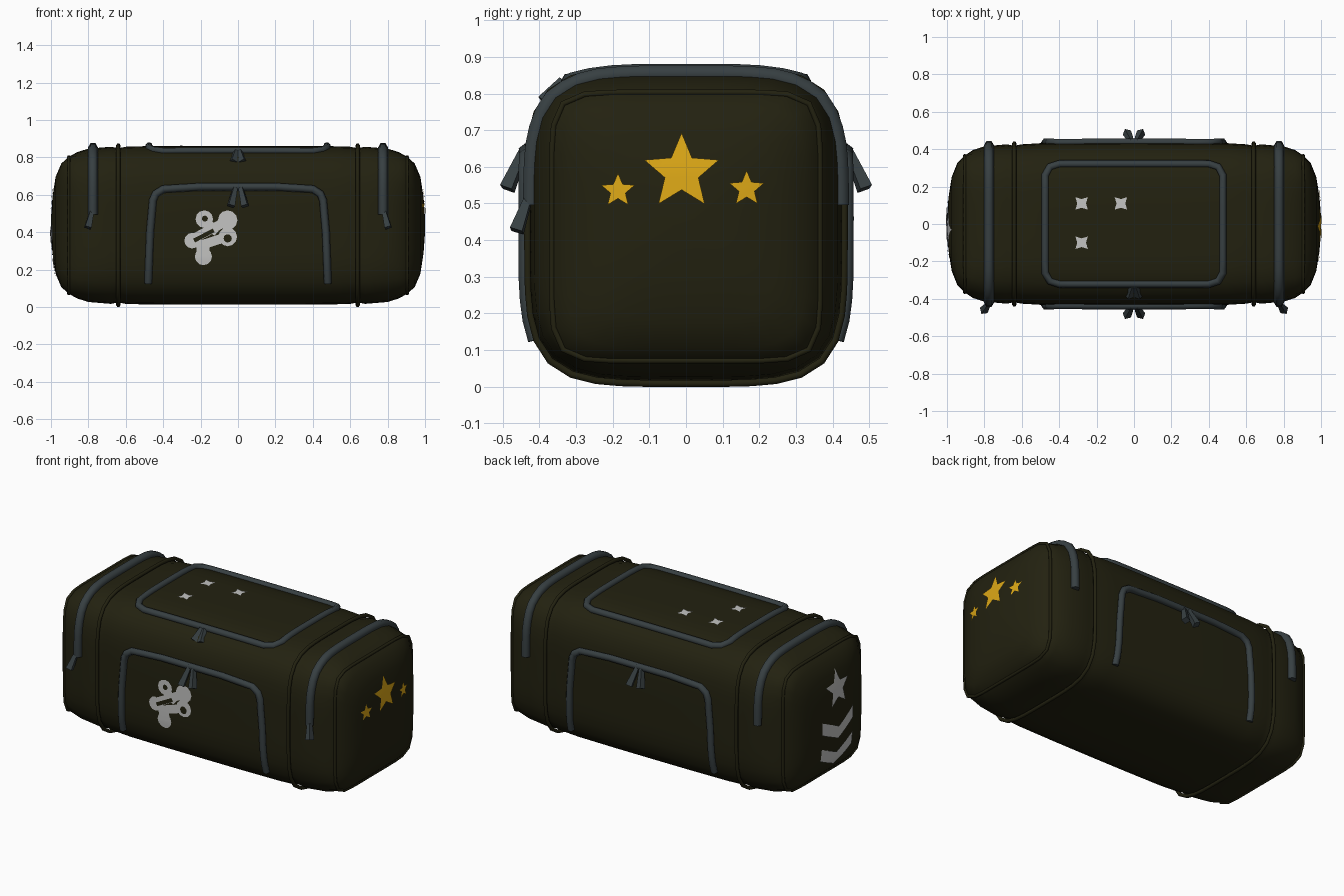
import bpy, bmesh, math
from mathutils import Vector
from mathutils.bvhtree import BVHTree

if "Cube" in bpy.data.objects:
    bpy.data.objects.remove(bpy.data.objects["Cube"])

def material(name, rgb):
    m = bpy.data.materials.new(name)
    m.diffuse_color = (*rgb, 1)
    m.use_nodes = True
    m.node_tree.nodes["Principled BSDF"].inputs["Base Color"].default_value = m.diffuse_color
    return m

OLIVE = material("dark olive canvas", (0.0165, 0.0155, 0.0052))
ZIP = material("slate zipper", (0.038, 0.050, 0.054))
GOLD = material("gold paint", (0.72, 0.39, 0.008))
GREY = material("light grey paint", (0.55, 0.55, 0.54))
ZC = 0.437  # height of the bag axis

def add_mesh(name, bm, mat, smooth=True):
    me = bpy.data.meshes.new(name)
    bm.to_mesh(me)
    me.materials.append(mat)
    for p in me.polygons:
        p.use_smooth = smooth
    ob = bpy.data.objects.new(name, me)
    bpy.context.collection.objects.link(ob)
    return ob

def section(x, hy, hz, n, segs=48):
    """Rounded-square cross-section around the bag axis."""
    pts = []
    for i in range(segs):
        a = 2 * math.pi * i / segs
        c, s = math.cos(a), math.sin(a)
        r = (abs(c) ** n + abs(s) ** n) ** (-1 / n)
        pts.append(Vector((x, hy * r * c, ZC + hz * r * s)))
    return pts

# Body: loft of rounded squares, mirrored about x = 0
half = [(0.25, .435, .424, 4.5), (0.5, .432, .423, 4.5), (0.6, .426, .42, 4.5),
        (0.64, .418, .412, 4.5), (0.68, .426, .42, 4.5), (0.8, .415, .41, 4.5),
        (0.86, .396, .391, 5), (0.905, .366, .366, 8), (0.945, .325, .33, 6),
        (0.975, .25, .26, 4), (0.992, .14, .15, 3), (1.0, .04, .04, 2)]
stations = [(-s[0], *s[1:]) for s in reversed(half)] + [(0, .436, .424, 4.5)] + half
body = bmesh.new()
rings = [[body.verts.new(p) for p in section(*s)] for s in stations]
for a, b in zip(rings, rings[1:]):
    for i in range(len(a)):
        j = (i + 1) % len(a)
        body.faces.new((a[i], a[j], b[j], b[i]))
body.faces.new(rings[0])
body.faces.new(rings[-1])
bmesh.ops.recalc_face_normals(body, faces=body.faces)
add_mesh("bag_body", body, OLIVE)
tree = BVHTree.FromBMesh(body)

# Directions used to press parts onto the bag: (u, v) -> ray start, ray direction
SIDES = {"front": (lambda u, v: (u, -2, v), (0, 1, 0)),
         "back": (lambda u, v: (u, 2, v), (0, -1, 0)),
         "top": (lambda u, v: (u, v, 2), (0, 0, -1)),
         "right": (lambda u, v: (2, u, v), (-1, 0, 0)),
         "left": (lambda u, v: (-2, u, v), (1, 0, 0))}

def press(side, u, v, off):
    start, d = SIDES[side]
    loc, nor, _, _ = tree.ray_cast(Vector(start(u, v)), Vector(d))
    return loc + nor * off

def tube(name, pts, radius, mat, closed=False):
    cu = bpy.data.curves.new(name, 'CURVE')
    cu.dimensions = '3D'
    cu.bevel_depth = radius
    cu.bevel_resolution = 1
    cu.use_fill_caps = True
    sp = cu.splines.new('POLY')
    sp.points.add(len(pts) - 1)
    for p, q in zip(sp.points, pts):
        p.co = (*q, 1)
    sp.use_cyclic_u = closed
    cu.materials.append(mat)
    ob = bpy.data.objects.new(name, cu)
    bpy.context.collection.objects.link(ob)

def dense(pts, closed=False, step=0.06):
    out = []
    for a, b in zip(pts, pts[1:] + pts[:1] if closed else pts[1:]):
        a, b = Vector(a), Vector(b)
        k = max(1, round((b - a).length / step))
        out += [a.lerp(b, i / k) for i in range(k)]
    return out if closed else out + [Vector(pts[-1])]

def pull(name, a, b):
    """Tapered zipper tab from a to b."""
    a, b = Vector(a), Vector(b)
    bm = bmesh.new()
    bmesh.ops.create_cone(bm, cap_ends=True, segments=4, radius1=.014, radius2=.025,
                          depth=(b - a).length)
    ob = add_mesh(name, bm, ZIP, False)
    ob.location = (a + b) / 2
    ob.rotation_mode = 'QUATERNION'
    ob.rotation_quaternion = (b - a).to_track_quat('Z', 'Y')

# Piping seams and end zippers
for sx, tag in ((-1, "left"), (1, "right")):
    tube(tag + "_band_piping", section(sx * .64, .432, .428, 4.5), .011, OLIVE, True)
    tube(tag + "_end_piping", section(sx * .905, .366, .366, 8), .009, OLIVE, True)
    arch = []
    for i in range(33):
        t = math.radians(8 + 164 * i / 32)
        d = Vector((0, math.cos(t), math.sin(t)))
        loc, nor, _, _ = tree.ray_cast(Vector((sx * .775, 0, ZC)) + d * 2, -d)
        arch.append(loc + nor * .005)
    tube(tag + "_end_zipper", arch, .026, ZIP)
    pull(tag + "_end_zipper_pull", (sx * .78, -.43, .515), (sx * .803, -.462, .425))

# Pocket zippers on front and back
path = [(-.48, .13), (-.47, .4), (-.455, .57), (-.44, .605), (-.40, .63), (-.2, .642)]
path += [(-x, z) for x, z in reversed(path)]
for side, sy in (("front", -1), ("back", 1)):
    tube(side + "_pocket_zipper", [press(side, u, v, .006) for u, v in dense(path)], .021, ZIP)
    for sx in (-1, 1):
        pull(side + "_zipper_pull", (sx * .012, sy * .44, .65), (sx * .038, sy * .488, .54))

# Top pocket zipper, a closed rounded rectangle
loop = [(.40, .32), (.45, .305), (.475, .26)]
q = loop + [(x, -y) for x, y in reversed(loop)]
q += [(-x, -y) for x, y in q]
tube("top_pocket_zipper", [press("top", u, v, .002) for u, v in dense(q, True)], .02, ZIP, True)
for sx in (-1, 1):
    pull("top_zipper_pull", (sx * .01, -.335, .835), (sx * .026, -.385, .775))

def decal(name, side, shapes, mat, off=.005):
    """Flat painted shapes pressed onto the bag surface."""
    bm = bmesh.new()
    for sh in shapes:
        bm.faces.new([bm.verts.new((u, v, 0)) for u, v in sh])
    bmesh.ops.triangulate(bm, faces=bm.faces[:])
    bmesh.ops.subdivide_edges(bm, edges=bm.edges[:], cuts=3, use_grid_fill=True)
    for v in bm.verts:
        v.co = press(side, v.co.x, v.co.y, off)
    bm.normal_update()
    d = Vector(SIDES[side][1])
    bmesh.ops.reverse_faces(bm, faces=[f for f in bm.faces if f.normal.dot(d) > 0])
    add_mesh(name, bm, mat)

def star(u, v, r, n=5, inner=.45, turn=90):
    return [(u + (r if i % 2 == 0 else r * inner) * math.cos(math.radians(turn + 180 * i / n)),
             v + (r if i % 2 == 0 else r * inner) * math.sin(math.radians(turn + 180 * i / n)))
            for i in range(2 * n)]

def disc(u, v, r):
    return [(u + r * math.cos(i * math.pi / 6), v + r * math.sin(i * math.pi / 6)) for i in range(12)]

def bar(a, b, w):
    a, b = Vector(a), Vector(b)
    n = (b - a).normalized().orthogonal() * w
    return [tuple(p) for p in (a + n, b + n, b - n, a - n)]

def chevron(u, v, w=.15, drop=.07, t=.075):
    return [(u - w, v + drop), (u, v), (u + w, v + drop),
            (u + w, v + drop - t), (u, v - t), (u - w, v + drop - t)]

# Painted marks on the ends
decal("right_end_stars", "right",
      [star(-.012, .585, .107), star(-.185, .535, .048), star(.165, .54, .05)], GOLD)
decal("left_end_star_and_chevrons", "left",
      [star(-.03, .6, .112), chevron(-.03, .375), chevron(-.03, .215)], GREY)

# Knobbly painted mark on the front pocket
knobs = [(-.18, .47, .047), (-.055, .465, .052), (-.055, .375, .05), (-.245, .355, .042),
         (-.185, .27, .046)]
decal("front_mark", "front", [disc(*k) for k in knobs] +
      [bar((-.25, .36), (-.06, .46), .025), bar((-.185, .27), (-.19, .36), .035),
       bar((-.2, .33), (-.06, .375), .025), bar((-.18, .46), (-.11, .4), .025)], GREY)
decal("front_mark_spots", "front", [disc(-.177, .473, .016), disc(-.055, .367, .022),
      bar((-.235, .355), (-.13, .41), .011)], OLIVE, .008)

# Small painted marks on the top pocket
decal("top_marks", "top", [star(u, v, .047, 4, .5, 45) for u, v in
                           ((-.28, .11), (-.07, .11), (-.28, -.10))], GREY)
